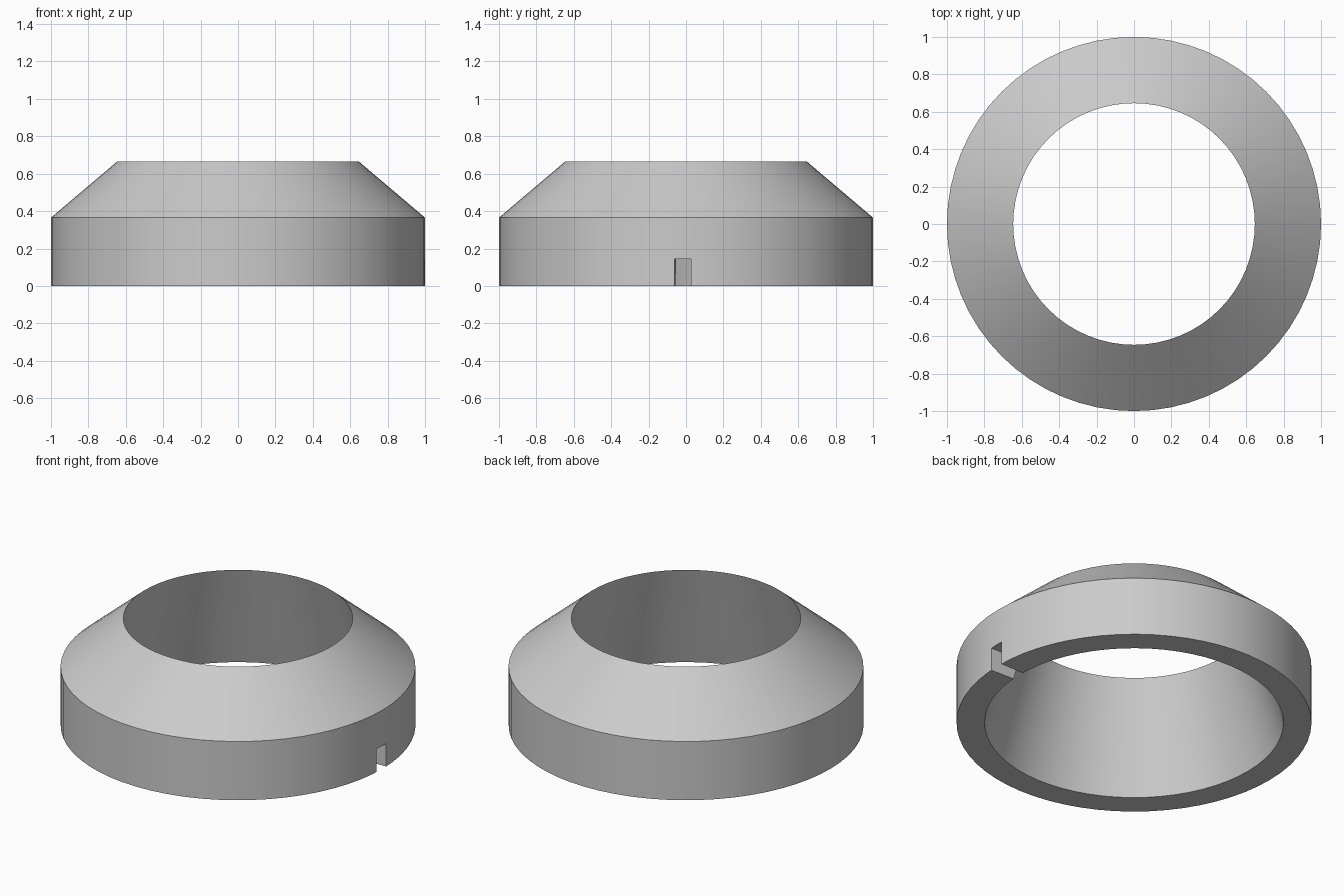
import bpy, bmesh
from math import cos, sin, pi, radians

if "Cube" in bpy.data.objects:
    bpy.data.objects.remove(bpy.data.objects["Cube"])

SIDES = 64
# ring cross-section (radius, height): bottom rim, straight band, sloped shoulder to a thin lip
PROFILE = [(0.842, 0), (1.0, 0), (1.0, 0.365), (0.646, 0.665)]


def make_object(name, bm):
    bmesh.ops.recalc_face_normals(bm, faces=bm.faces)
    mesh = bpy.data.meshes.new(name)
    bm.to_mesh(mesh)
    bm.free()
    obj = bpy.data.objects.new(name, mesh)
    bpy.context.collection.objects.link(obj)
    return obj


# collar ring, revolved from the profile
bm = bmesh.new()
loops = [[bm.verts.new((r * cos(2 * pi * i / SIDES), r * sin(2 * pi * i / SIDES), z))
          for r, z in PROFILE] for i in range(SIDES)]
for i in range(SIDES):
    a, b = loops[i], loops[(i + 1) % SIDES]
    for j in range(len(PROFILE)):
        k = (j + 1) % len(PROFILE)
        bm.faces.new((a[j], b[j], b[k], a[k]))
ring = make_object("collar_ring", bm)

# slot cutter through the lower wall on the right side
bm = bmesh.new()
plan = [(0.7, -0.050), (1.1, -0.066), (1.1, 0.028), (0.7, 0.027)]
base = bm.faces.new([bm.verts.new((x, y, -0.1)) for x, y in plan])
top = bmesh.ops.extrude_face_region(bm, geom=[base])["geom"]
for v in top:
    if isinstance(v, bmesh.types.BMVert):
        v.co.z = 0.143
cutter = make_object("slot_cutter", bm)

# cut the slot and drop the cutter
mod = ring.modifiers.new("slot", "BOOLEAN")
mod.operation = "DIFFERENCE"
mod.solver = "EXACT"
mod.object = cutter
bpy.context.view_layer.objects.active = ring
ring.select_set(True)
bpy.ops.object.modifier_apply(modifier=mod.name)
bpy.data.objects.remove(cutter)

bpy.ops.object.shade_smooth_by_angle(angle=radians(30))
